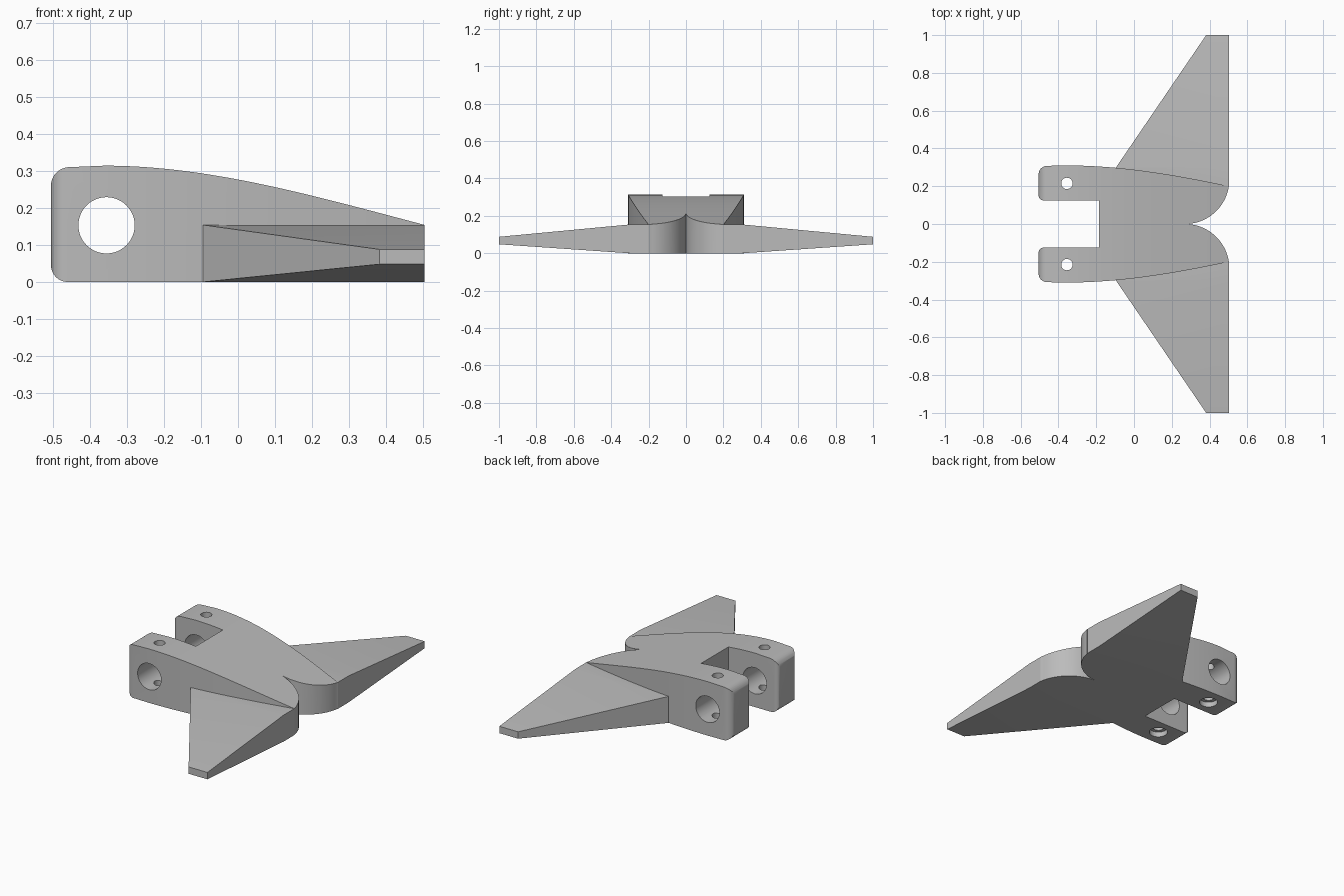
import bpy, bmesh
from math import cos, sin, radians, pi
from mathutils import Vector

if "Cube" in bpy.data.objects:
    bpy.data.objects.remove(bpy.data.objects["Cube"])

grey = bpy.data.materials.new("plain grey")
grey.use_nodes = True
grey.diffuse_color = (0.5, 0.5, 0.5, 1)
grey.node_tree.nodes["Principled BSDF"].inputs["Base Color"].default_value = (0.5, 0.5, 0.5, 1)


def arc(cx, cy, r, a0, a1, n=8):
    angles = [radians(a0 + (a1 - a0) * i / n) for i in range(n + 1)]
    return [(cx + r * cos(a), cy + r * sin(a)) for a in angles]


def bezier(a, b, c, d, n=32):
    a, b, c, d = map(Vector, (a, b, c, d))
    ts = [i / n for i in range(n + 1)]
    return [tuple(a * (1-t)**3 + b * 3*t*(1-t)**2 + c * 3*t*t*(1-t) + d * t**3) for t in ts]


def loft(name, sections):
    """Closed solid through rings with equal point counts."""
    bm = bmesh.new()
    rings = [[bm.verts.new(p) for p in s] for s in sections]
    for r0, r1 in zip(rings, rings[1:]):
        for i in range(len(r0)):
            j = (i + 1) % len(r0)
            bm.faces.new((r0[i], r0[j], r1[j], r1[i]))
    bm.faces.new(rings[0])
    bm.faces.new(rings[-1])
    bmesh.ops.recalc_face_normals(bm, faces=bm.faces)
    mesh = bpy.data.meshes.new(name)
    bm.to_mesh(mesh)
    bm.free()
    mesh.materials.append(grey)
    ob = bpy.data.objects.new(name, mesh)
    bpy.context.collection.objects.link(ob)
    return ob


def prism_z(name, pts, z0, z1):
    return loft(name, [[(x, y, z) for x, y in pts] for z in (z0, z1)])


def prism_y(name, pts, y0, y1):
    return loft(name, [[(x, y, z) for x, z in pts] for y in (y0, y1)])


def boolean(target, tool, operation):
    mod = target.modifiers.new(operation, "BOOLEAN")
    mod.operation, mod.object, mod.solver = operation, tool, "EXACT"
    bpy.context.view_layer.objects.active = target
    bpy.ops.object.modifier_apply(modifier=mod.name)
    bpy.data.objects.remove(tool)


# Plan outline: forked front, bowed sides, two rounded lobes at the tail
half = [(-0.185, 0.125)]
half += arc(-0.48, 0.15, 0.025, 270, 180)
half += arc(-0.46, 0.263, 0.045, 180, 95)
half += bezier((-0.36, 0.31), (-0.08, 0.31), (0.2, 0.265), (0.504, 0.2))
half += arc(0.27, 0.235, 0.235, -10, -90, 20)
plan = half + [(x, -y) for x, y in reversed(half[:-1])]
body = prism_z("body", plan, -0.1, 0.5)

# Side profile: rounded nose and a back that slopes down to the tail
side = [(0.6, 0)] + arc(-0.46, 0.045, 0.045, 270, 180)
side += arc(-0.455, 0.26, 0.05, 180, 95)
side += bezier((-0.36, 0.314), (-0.08, 0.314), (0.2, 0.234), (0.504, 0.154)) + [(0.6, 0.128)]
boolean(body, prism_y("side_cutter", side, -0.6, 0.6), "INTERSECT")

# Wings: straight root block, then tapering to a thin tip
for s in (1, -1):
    def section(y, x0, z0, z1):
        return [(x0, s*y, z0), (0.503, s*y, z0), (0.503, s*y, z1), (x0, s*y, z1)]
    wing = loft("wing", [section(0.2, -0.095, 0, 0.154), section(0.3, -0.095, 0, 0.154),
                         section(1.0, 0.382, 0.048, 0.088)])
    boolean(body, wing, "UNION")

# Cross bore, pin holes and their counterbores underneath
boolean(body, prism_y("cross_bore", arc(-0.355, 0.153, 0.076, 0, 352.5, 47), -0.5, 0.5), "DIFFERENCE")
for s in (1, -1):
    for r, z0, z1 in ((0.03, -0.1, 0.5), (0.05, -0.1, 0.03)):
        ring = arc(-0.355, s * 0.215, r, 0, 348.75, 31)
        boolean(body, prism_z("pin_bore", ring, z0, z1), "DIFFERENCE")

bpy.ops.object.select_all(action="DESELECT")
body.select_set(True)
bpy.context.view_layer.objects.active = body
bpy.ops.object.shade_smooth_by_angle(angle=radians(25))
